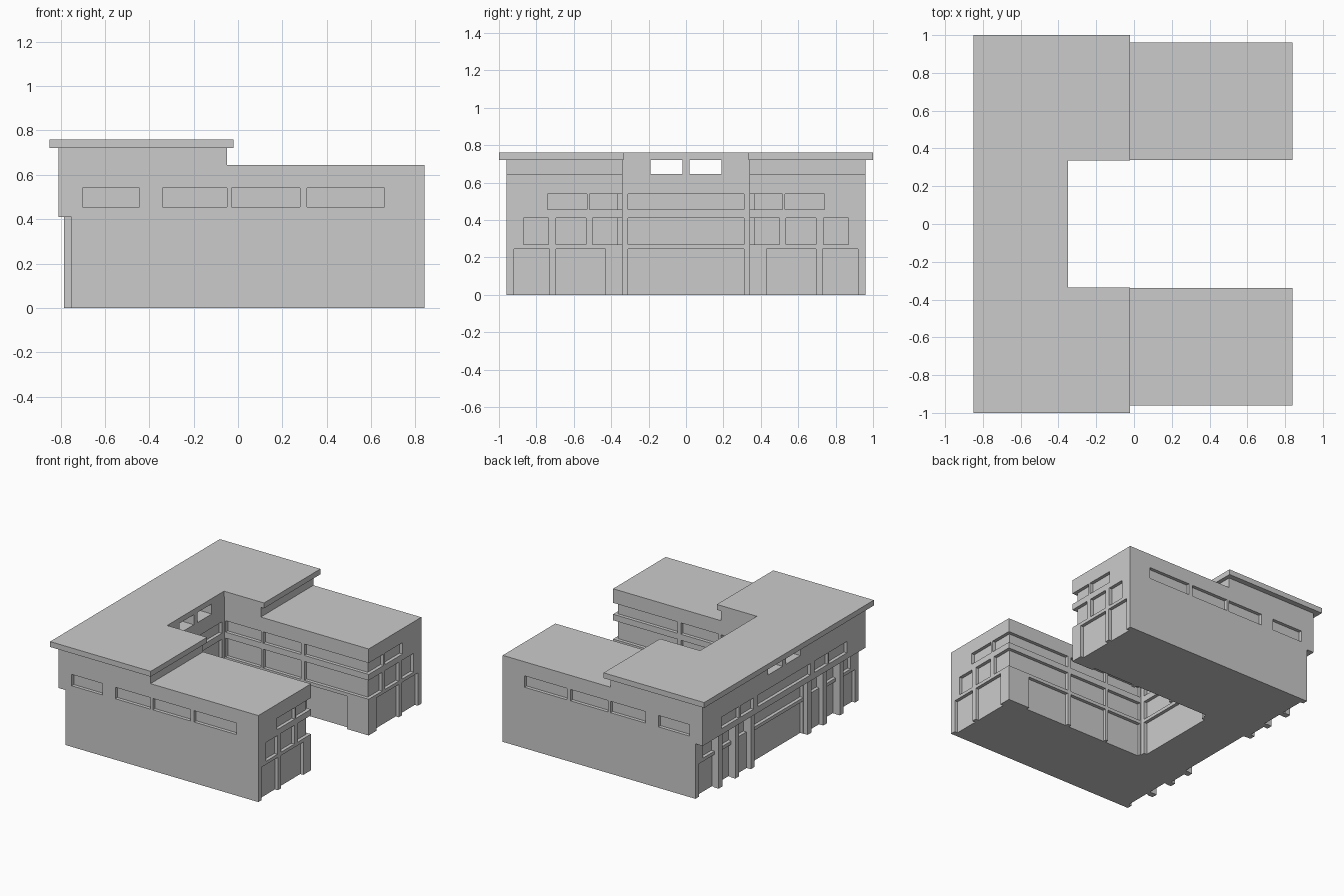
import bpy, bmesh

if "Cube" in bpy.data.objects:
    bpy.data.objects.remove(bpy.data.objects["Cube"])

def prism(name, pts, axis, a, b):
    """Extrude a 2D profile along y (profile in xz) or z (profile in xy)."""
    bm = bmesh.new()
    place = (lambda p, t: (p[0], t, p[1])) if axis == 'y' else (lambda p, t: (p[0], p[1], t))
    face = bm.faces.new([bm.verts.new(place(p, a)) for p in pts])
    ext = bmesh.ops.extrude_face_region(bm, geom=[face])
    verts = [g for g in ext['geom'] if isinstance(g, bmesh.types.BMVert)]
    bmesh.ops.translate(bm, verts=verts, vec=(0, b - a, 0) if axis == 'y' else (0, 0, b - a))
    bmesh.ops.recalc_face_normals(bm, faces=bm.faces)
    return finish(name, bm)

def boxes(name, items):
    """Join boxes given as (x0, x1, y0, y1, z0, z1)."""
    bm = bmesh.new()
    for x0, x1, y0, y1, z0, z1 in items:
        for v in bmesh.ops.create_cube(bm, size=1)['verts']:
            v.co = ((x0 + x1) / 2 + v.co.x * (x1 - x0),
                    (y0 + y1) / 2 + v.co.y * (y1 - y0),
                    (z0 + z1) / 2 + v.co.z * (z1 - z0))
    return finish(name, bm)

def finish(name, bm):
    me = bpy.data.meshes.new(name)
    bm.to_mesh(me)
    bm.free()
    ob = bpy.data.objects.new(name, me)
    bpy.context.collection.objects.link(ob)
    return ob

def cut(target, items):
    cutter = boxes("cutter", items)
    cutter.hide_render = True
    mod = target.modifiers.new("cut", 'BOOLEAN')
    mod.operation, mod.solver, mod.object = 'DIFFERENCE', 'EXACT', cutter
    dg = bpy.context.evaluated_depsgraph_get()
    me = bpy.data.meshes.new_from_object(target.evaluated_get(dg))
    target.modifiers.clear()
    target.data = me
    bpy.data.objects.remove(cutter)

D = 0.025                                   # recess depth
TOP, MID, LOW = (0.455, 0.54), (0.27, 0.41), (-0.1, 0.245)

# main building: side profile extruded, then courtyard removed
body = prism("building_body", [(-0.75, 0), (0.84, 0), (0.84, 0.645), (-0.05, 0.645),
                               (-0.05, 0.72), (-0.81, 0.72), (-0.81, 0.41), (-0.75, 0.41)],
             'y', -0.96, 0.96)
cut(body, [(-0.35, 1.2, -0.34, 0.34, -0.2, 1)])

# window strips on the outer long walls
strips = [(-0.70, -0.445), (-0.34, -0.05), (-0.03, 0.28), (0.31, 0.66)]
cut(body, [(a, b, *ys, *TOP) for a, b in strips
           for ys in ((-1.1, -0.96 + D), (0.96 - D, 1.1))])

# windows and doors on courtyard side walls, the last ones wrap the corner
side = []
for s in (-1, 1):
    ys = sorted((s * 0.3, s * (0.34 + D)))
    for a, b in strips[1:]:
        for z in (TOP, MID, LOW):
            end = 1.0 if b > 0.6 and z is not LOW else b
            side.append((a, end, *ys, *z))
cut(body, side)

# windows on wing ends and on the rear wall
def facade(x_of, inner):
    rows = [(TOP, [(0.53, 0.74), (inner, 0.515)]),
            (MID, [(0.735, 0.87), (0.535, 0.695), (inner, 0.50)]),
            (LOW, [(0.73, 0.92), (0.43 if inner < 0.35 else 0.535, 0.695)])]
    return [(*x_of(z), *sorted((s * a, s * b)), *z)
            for z, spans in rows for a, b in spans for s in (-1, 1)]

cut(body, facade(lambda z: (0.84 - D, 1.1), 0.30))
def rear(z):
    return (-1, -0.81 + D) if z is TOP else (-0.80, -0.75 + D)
rear_cuts = facade(rear, 0.36)
rear_cuts += [(*rear(z), -0.31, 0.31, z[0], z[1]) for z in (TOP, LOW)]
rear_cuts += [(*rear(MID), -0.31, 0.31, *MID)]
cut(body, rear_cuts)

# courtyard end wall strips
cut(body, [(-0.35 - D, -0.2, -0.31, 0.31, *z) for z in (TOP, MID, LOW)])

# two openings right through under the roof
cut(body, [(-1, 0, *ys, 0.645, 0.8) for ys in ((-0.19, -0.02), (0.02, 0.19))])

# overhanging U-shaped roof slab
prism("roof_slab", [(-0.85, -1), (-0.02, -1), (-0.02, -0.335), (-0.35, -0.335),
                    (-0.35, 0.335), (-0.02, 0.335), (-0.02, 1), (-0.85, 1)],
      'z', 0.72, 0.76)

# pilasters carrying the rear overhang
boxes("rear_pilasters", [(-0.785, -0.745, s * y - 0.022, s * y + 0.022, 0, 0.41)
                         for y in (0.335, 0.518, 0.715) for s in (-1, 1)])
